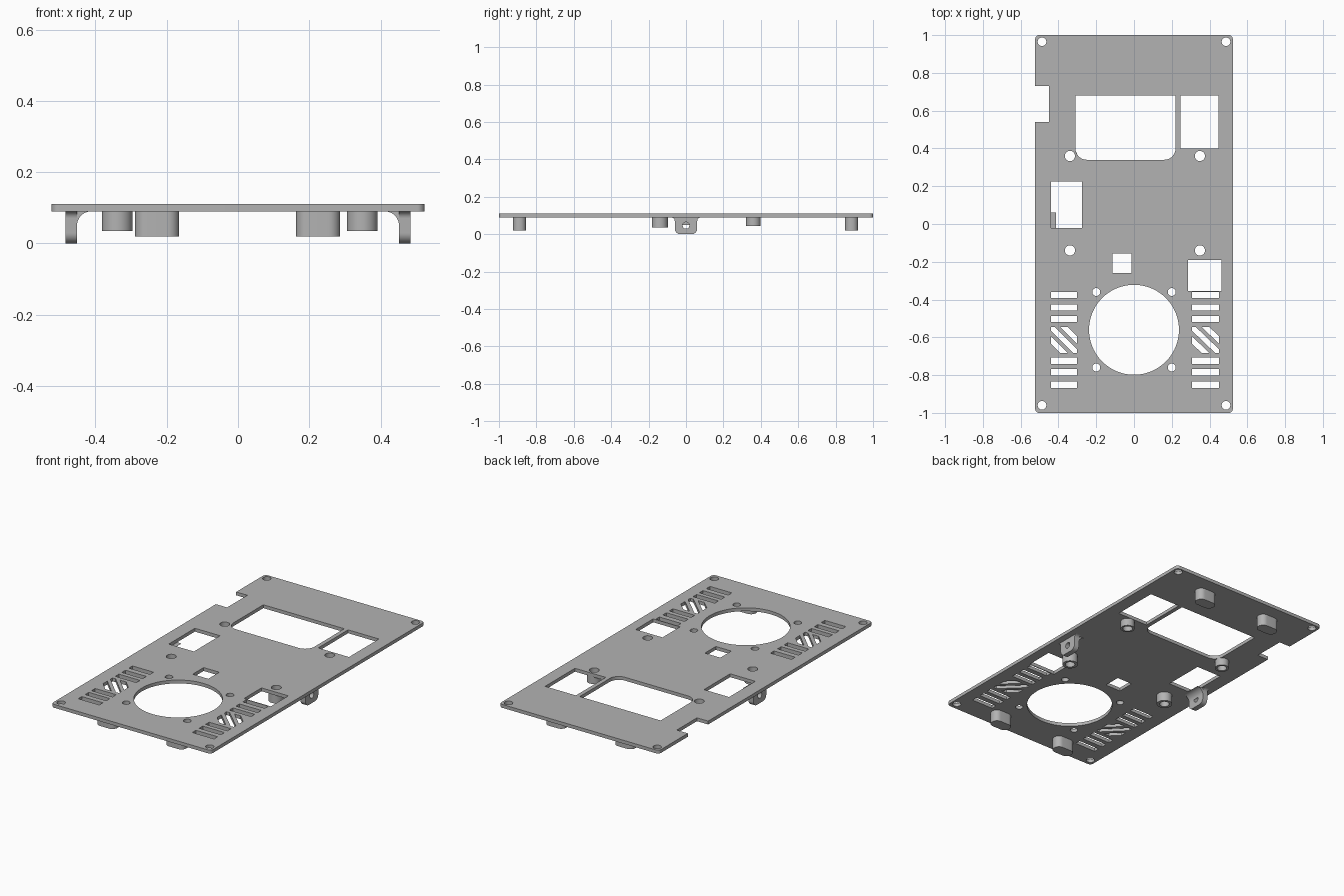
import bpy, bmesh
from math import sin, cos, pi
from mathutils import Matrix

cube = bpy.data.objects.get("Cube")
if cube:
    bpy.data.objects.remove(cube, do_unlink=True)

grey = bpy.data.materials.new("plain grey")
grey.use_nodes = True
grey.diffuse_color = (0.45, 0.45, 0.45, 1)
grey.node_tree.nodes["Principled BSDF"].inputs["Base Color"].default_value = grey.diffuse_color

BOTTOM, TOP = 0.09, 0.11
ALONG_X = Matrix(((0, 0, 1, 0), (1, 0, 0, 0), (0, 1, 0, 0), (0, 0, 0, 1)))
ALONG_Y = Matrix(((1, 0, 0, 0), (0, 0, -1, 0), (0, 1, 0, 0), (0, 0, 0, 1)))


def arc(x, y, r, a0, a1, n=8):
    angles = [(a0 + (a1 - a0) * i / n) * pi / 180 for i in range(n + 1)]
    return [(x + r * cos(a), y + r * sin(a)) for a in angles]


def circle(x, y, r, n=40):
    return arc(x, y, r, 0, 360, n)[:-1]


def rect(x0, x1, y0, y1, low=0, high=0):
    """Rectangle with rounded lower and upper corners."""
    corners = ((x1, y1, high, 0), (x0, y1, high, 90), (x0, y0, low, 180), (x1, y0, low, 270))
    points = []
    for x, y, r, a in corners:
        if r:
            cx = x - r if x == x1 else x + r
            cy = y - r if y == y1 else y + r
            points += arc(cx, cy, r, a, a + 90)
        else:
            points.append((x, y))
    return points


def solid(name, loops, low, high, turn=Matrix()):
    """Extrude an outline with holes from low to high, then turn it."""
    curve = bpy.data.curves.new(name, "CURVE")
    curve.dimensions = "2D"
    curve.fill_mode = "BOTH"
    curve.extrude = (high - low) / 2
    for loop in loops:
        spline = curve.splines.new("POLY")
        spline.points.add(len(loop) - 1)
        for point, (x, y) in zip(spline.points, loop):
            point.co = (x, y, 0, 1)
        spline.use_cyclic_u = True
    obj = bpy.data.objects.new(name, curve)
    bpy.context.collection.objects.link(obj)
    bpy.ops.object.select_all(action="DESELECT")
    obj.select_set(True)
    bpy.context.view_layer.objects.active = obj
    bpy.ops.object.convert(target="MESH")
    obj = bpy.context.object
    obj.name = name
    mesh = obj.data
    bm = bmesh.new()
    bm.from_mesh(mesh)
    bmesh.ops.remove_doubles(bm, verts=bm.verts, dist=0.00005)
    bmesh.ops.transform(bm, matrix=turn @ Matrix.Translation((0, 0, (low + high) / 2)), verts=bm.verts)
    bmesh.ops.recalc_face_normals(bm, faces=bm.faces)
    bm.to_mesh(mesh)
    bm.free()
    mesh.materials.clear()
    mesh.materials.append(grey)
    bpy.ops.object.shade_smooth_by_angle(angle=0.5)
    return obj


# Plate outline with the side notch
outline = rect(-0.523, 0.523, -1, 1, 0.02, 0.02)
notch = [(-0.523, 0.73), (-0.45, 0.73), (-0.45, 0.54), (-0.523, 0.54)]
outline = outline[:18] + notch + outline[18:]

# Windows and the fan opening
holes = [
    rect(-0.31, 0.22, 0.34, 0.68, low=0.06),
    rect(0.245, 0.447, 0.40, 0.68),
    rect(-0.44, -0.275, -0.02, 0.225),
    rect(-0.115, -0.013, -0.26, -0.157),
    rect(0.287, 0.463, -0.354, -0.19),
    circle(0, -0.56, 0.238, 96),
]

# Screw holes
bosses = [(x, y, r, z) for x in (-0.339, 0.349)
          for y, r, z in ((0.36, 0.039, 0.045), (-0.14, 0.043, 0.035))]
holes += [circle(x, y, 0.027) for x, y, r, z in bosses]
for side in (-1, 1):
    holes += [circle(side * 0.487, y, 0.023) for y in (-0.96, 0.965)]
    holes += [circle(side * 0.2, y, 0.021) for y in (-0.76, -0.36)]

# Vents: straight slots and three diagonal slots in a box on each side
W = 0.02
for x0, x1 in ((-0.44, -0.302), (0.307, 0.45)):
    for y in (-0.376, -0.442, -0.503, -0.725, -0.785, -0.850):
        holes.append(rect(x0, x1, y - 0.017, y + 0.017))
    y0, y1, xm, ym = -0.683, -0.545, (x0 + x1) / 2, -0.614
    holes.append([(x0, y1), (x0, y1 - W), (x1 - W, y0), (x1, y0), (x1, y0 + W), (x0 + W, y1)])
    holes.append([(x0, ym + W), (x0, ym - W), (xm - W, y0), (xm + W, y0)])
    holes.append([(xm - W, y1), (xm + W, y1), (x1, ym + W), (x1, ym - W)])

solid("panel_plate", [outline] + holes, BOTTOM, TOP)

# Hollow screw bosses below the plate
for x, y, r, z in bosses:
    solid("screw_boss", [circle(x, y, r), circle(x, y, 0.027)], z, BOTTOM)

# Rounded support feet
for x in (-0.227, 0.225):
    for y in (-0.89, 0.885):
        solid("support_foot", [rect(x - 0.062, x + 0.062, y - 0.035, y + 0.035, 0.033, 0.033)], 0.02, BOTTOM)

# Side lugs with a cross hole, and a curved fillet on the inner side
lug = (arc(-0.03, 0.03, 0.03, 180, 270) + arc(0.03, 0.03, 0.03, 270, 360)
       + arc(0.08, 0.07, 0.02, 180, 90) + arc(-0.08, 0.07, 0.02, 90, 0))
for side, name in ((-1, "right"), (1, "left")):
    low, high = sorted((side * 0.452, side * 0.484))
    solid(name + "_lug", [lug, circle(0, 0.047, 0.018)], low, high, ALONG_X)
    fillet = [(side * 0.453, BOTTOM)] + [(side * x, z) for x, z in arc(0.412, 0.05, 0.04, 0, 90)]
    solid(name + "_lug_fillet", [fillet], -0.06, 0.06, ALONG_Y)
